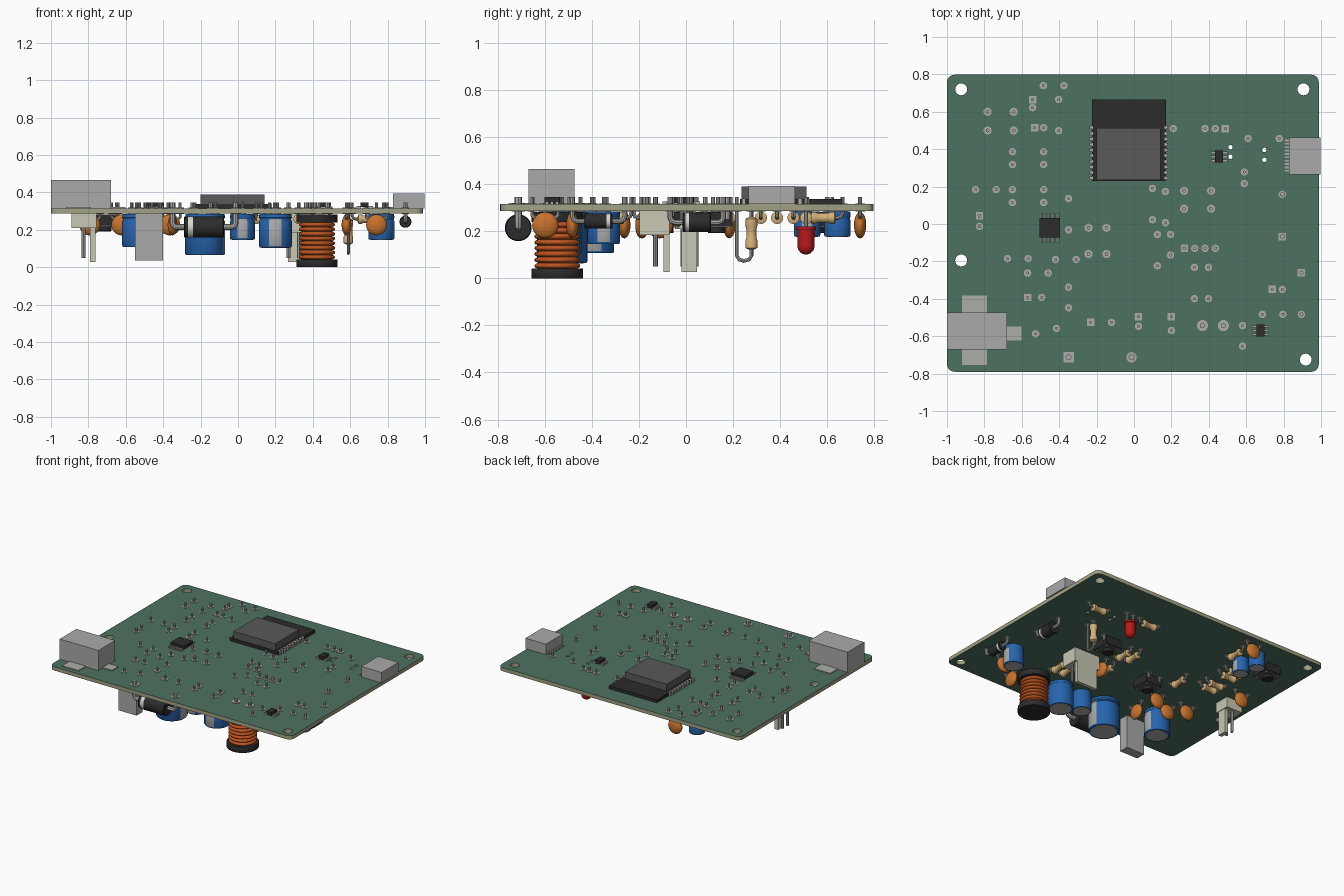
import bpy, bmesh, math
from mathutils import Vector as V

if "Cube" in bpy.data.objects:
    bpy.data.objects.remove(bpy.data.objects["Cube"])

TOP, BOT = 0.315, 0.287
COL = dict(green=(.075, .17, .12), core=(.36, .36, .24), black=(.025, .025, .027), metal=(.42, .42, .4),
           shield=(.1, .1, .1), blue=(.02, .13, .43), orange=(.58, .17, .025), tan=(.68, .45, .2),
           ivory=(.58, .58, .46), copper=(.5, .09, .015), red=(.5, .01, .01), white=(.7, .7, .66), grey=(.4, .4, .4))
MATS = {}
for k, c in COL.items():
    MATS[k] = bpy.data.materials.new(k)
    MATS[k].diffuse_color = (*c, 1)


class Part:
    """Collects primitive pieces into one object."""
    def __init__(self, name):
        self.name, self.bm, self.keys = name, bmesh.new(), []

    def idx(self, key):
        if key not in self.keys:
            self.keys.append(key)
        return self.keys.index(key)

    def face(self, vs, key):
        f = self.bm.faces.new(vs)
        f.material_index = self.idx(key)
        return f

    def box(self, lo, hi, key):
        p = [self.bm.verts.new((x, y, z)) for x in (lo[0], hi[0]) for y in (lo[1], hi[1]) for z in (lo[2], hi[2])]
        for q in ((0, 1, 3, 2), (4, 6, 7, 5), (0, 4, 5, 1), (2, 3, 7, 6), (0, 2, 6, 4), (1, 5, 7, 3)):
            self.face([p[i] for i in q], key)

    def rings(self, rings, key):
        n, faces = len(rings[0]), []
        vs = [[self.bm.verts.new(c) for c in r] for r in rings]
        for a, b in zip(vs, vs[1:]):
            faces += [self.face((a[i], a[(i + 1) % n], b[(i + 1) % n], b[i]), key) for i in range(n)]
        self.face(vs[0], key)
        self.face(vs[-1], key)
        return faces

    def lathe(self, prof, at, key, axis=(0, 0, 1), n=24):
        d = V(axis).normalized()
        u = d.orthogonal().normalized()
        w = d.cross(u)
        ang = [2 * math.pi * i / n for i in range(n)]
        return self.rings([[V(at) + d * h + (u * math.cos(a) + w * math.sin(a)) * r for a in ang] for r, h in prof], key)

    def rod(self, a, b, r, key, n=12):
        d = V(b) - V(a)
        return self.lathe([(r, 0), (r, d.length)], a, key, d, n)

    def wire(self, pts, r, normal, key='metal', n=8):
        pts, nn, out = [V(p) for p in pts], V(normal).normalized(), []
        for i, p in enumerate(pts):
            t = (pts[min(i + 1, len(pts) - 1)] - pts[max(i - 1, 0)]).normalized()
            s = t.cross(nn)
            out.append([p + (nn * math.cos(2 * math.pi * k / n) + s * math.sin(2 * math.pi * k / n)) * r for k in range(n)])
        self.rings(out, key)

    def pad(self, x, y, r=.02, square=False, pin=.008, down=BOT):
        if square:
            self.box((x - r, y - r, BOT - .002), (x + r, y + r, TOP + .003), 'metal')
        else:
            self.rod((x, y, BOT - .002), (x, y, TOP + .003), r, 'metal', 16)
        self.rod((x, y, down), (x, y, .345), pin, 'metal', 8)

    def done(self):
        bmesh.ops.recalc_face_normals(self.bm, faces=self.bm.faces[:])
        me = bpy.data.meshes.new(self.name)
        for f in self.bm.faces:
            f.smooth = True
        self.bm.to_mesh(me)
        self.bm.free()
        for k in self.keys:
            me.materials.append(MATS[k])
        me.set_sharp_from_angle(angle=math.radians(35))
        bpy.context.collection.objects.link(bpy.data.objects.new(self.name, me))


# circuit board with mounting holes
b = Part('circuit_board')
loops = [[(cx + .04 * math.cos(a), cy + .04 * math.sin(a)) for cx, cy, q in
          ((.948, .758, 0), (-.96, .758, 1), (-.96, -.75, 2), (.948, -.75, 3))
          for a in [(q + k / 5) * math.pi / 2 for k in range(6)]]]
for x, y, r in ((-.924, .72, .032), (.906, .72, .032), (-.924, -.195, .032), (.918, -.725, .032),
                (.516, .41, .012), (.516, .36, .012), (.697, .396, .012), (.697, .343, .012)):
    loops.append([(x + r * math.cos(k * math.pi / 10), y + r * math.sin(k * math.pi / 10)) for k in range(20)])
edges = []
for lp in loops:
    vs = [b.bm.verts.new((x, y, BOT)) for x, y in lp]
    edges += [b.bm.edges.new((vs[i - 1], vs[i])) for i in range(len(vs))]
bmesh.ops.triangle_fill(b.bm, use_beauty=True, edges=edges)
ext = bmesh.ops.extrude_face_region(b.bm, geom=b.bm.faces[:], use_keep_orig=True)
bmesh.ops.translate(b.bm, vec=(0, 0, TOP - BOT), verts=[g for g in ext['geom'] if isinstance(g, bmesh.types.BMVert)])
b.bm.normal_update()
for f in b.bm.faces:
    f.material_index = b.idx('green') if abs(f.normal.z) > .5 else b.idx('core') if b.idx('green') + 1 else 0
b.done()

# radio module with shield and edge contacts
p = Part('radio_module')
p.box((-.225, .23, TOP), (.17, .665, .338), 'black')
p.box((-.2, .235, .338), (.143, .513, .39), 'shield')
for i in range(10):
    y = .245 + i * .03
    for x in (-.228, .172):
        p.box((x - .01, y - .008, TOP), (x + .01, y + .008, .34), 'metal')
p.done()

# power jack on the left, data socket on the right, plain box below
p = Part('power_jack')
p.box((-1, -.67, TOP), (-.68, -.473, .465), 'grey')
p.box((-.92, -.755, TOP), (-.785, -.383, TOP + .006), 'metal')
p.box((-.68, -.622, TOP), (-.602, -.548, TOP + .006), 'metal')
p.done()
p = Part('data_socket')
p.box((.83, .265, TOP), (.998, .463, .393), 'grey')
for i in range(10):
    p.box((.805, .28 + i * .018, TOP), (.83, .289 + i * .018, .322), 'metal')
p.done()
p = Part('fuse_box')
p.box((-.55, -.622, .037), (-.4, -.55, BOT), 'grey')
p.pad(-.414, -.558)
p.pad(-.526, -.587)
p.done()


# surface-mounted chips: legs run along one axis
def chip(name, cx, cy, hx, hy, legs, along_x):
    p = Part(name)
    p.box((cx - hx, cy - hy, TOP + .006), (cx + hx, cy + hy, .345), 'black')
    for i in range(legs):
        t = (i + .5) / legs * 2 - 1
        for s in (-1, 1):
            x, y = (cx + t * hx, cy + s * (hy + .012)) if along_x else (cx + s * (hx + .01), cy + t * hy)
            a, c = (.004, .014) if along_x else (.012, .006)
            p.box((x - a, y - c, TOP), (x + a, y + c, .327), 'metal')
    p.done()


chip('motor_driver_chip', -.45, -.02, .055, .053, 8, True)
chip('protection_chip', .455, .36, .022, .032, 3, False)
chip('regulator_chip', .677, -.57, .022, .032, 3, False)

# wound inductor
p = Part('inductor')
c = (.422, -.547, 0)
p.lathe([(.108, 0), (.11, .003), (.11, .038), (.108, .041)], c, 'black', n=32)
p.lathe([(.11, .24), (.11, .282)], c, 'black', n=32)
p.lathe([(.08 + .017 * math.sqrt(abs(math.sin(math.pi * k / 6))), .041 + .199 * k / 48) for k in range(49)], c, 'copper', n=32)
for x in (.366, .478):
    p.pad(x, -.543, .03, pin=.013)
p.done()


# electrolytic capacitors
def can(name, a, bb, r, z):
    a, bb = V(a), V(bb)
    c, d = (a + bb) / 2, (bb - a).normalized()
    p = Part(name)
    fs = p.lathe([(r * .86, z), (r * .95, z), (r, z + .008), (r, .245), (r * .95, .252), (r * .95, .258), (r, .265), (r * .97, .284)],
                 (c.x, c.y, 0), 'blue', n=32)
    for f in fs:
        m = f.calc_center_median()
        o = V((m.x - c.x, m.y - c.y))
        if o.normalized().dot(d) > .92 and z + .008 < m.z < .26:
            f.material_index = p.idx('grey')
    p.rod((c.x, c.y, z - .001), (c.x, c.y, z + .01), r * .84, 'metal', 32)
    p.pad(*a, square=True)
    p.pad(*bb)
    p.done()


for i, q in enumerate((((-.232, -.526), (-.12, -.526), .107, .065), ((.024, -.547 + .052), (.024, -.547), .067, .147),
                       ((.2, -.495), (.2, -.569), .088, .105), ((.74, -.35), (.793, -.35), .07, .147),
                       ((-.569, -.393), (-.494, -.393), .088, .108), ((-.531, .515), (-.483, .515), .056, .177),
                       ((-.542, .665), (-.542, .622), .056, .177))):
    can(f'electrolytic_capacitor_{i + 1}', *q)


# axial parts lying under the board
def axial(name, a, bb, z, r, length, key, lead=.008, band=False, pad=.02):
    A, B = V((*a, z)), V((*bb, z))
    d, c = (B - A).normalized(), (A + B) / 2
    h, e = length / 2, .02
    p = Part(name)
    if key == 'tan':
        prof = [(r * .5, -h), (r, -h * .9), (r, -h * .6), (r * .8, -h * .45), (r * .8, h * .45), (r, h * .6), (r, h * .9), (r * .5, h)]
    else:
        prof = [(r * .93, -h), (r, -h * .95), (r, h * .95), (r * .93, h)]
    p.lathe(prof, c, key, d, 20)
    if band:
        p.lathe([(r * 1.01, -h * .8), (r * 1.01, -h * .55)], c, 'white', d, 20)
    up = V((0, 0, 1))
    p.wire([A + up * (BOT - z), A + up * e, A + up * e * .3 + d * e * .3, A + d * e, B - d * e,
            B + up * e * .3 - d * e * .3, B + up * e, B + up * (BOT - z)], lead, d.cross(up))
    p.pad(*a, pad, band, lead)
    p.pad(*bb, pad, False, lead)
    p.done()


res = [((-.65, y), (-.483, y)) for y in (.387, .318, .184, .115)]
res += [((.21, .51), (.38, .51)), ((.61, .457), (.777, .457))]
res += [((x, y), (x, y - .167)) for x, y in ((-.403, .666), (.099, .19), (.168, .174), (.125, -.056),
                                             (.323, -.232), (.398, -.232), (-.35, .136))]
for i, (a, c) in enumerate(res):
    axial(f'resistor_{i + 1}', a, c, .257, .026, .108, 'tan')
axial('large_diode', (-.35, -.713), (-.013, -.713), .215, .057, .215, 'black', .016, True, .028)
axial('diode_1', (.793, -.067), (.793, .158), .238, .042, .12, 'black', .012, True)
axial('diode_2', (.895, -.26), (.895, -.483), .243, .032, .12, 'black', .011, True)

# upright resistor with looped lead
p = Part('upright_resistor')
x = .59
p.lathe([(.012, .122), (.026, .13), (.026, .16), (.021, .175), (.021, .21), (.026, .225), (.026, .252), (.012, .26)], (x, .278, 0), 'tan')
p.wire([(x, .278, BOT), (x, .278, .095), (x, .268, .08), (x, .246, .074), (x, .226, .08), (x, .216, .095), (x, .216, BOT)], .008, (1, 0, 0))
p.pad(x, .278)
p.pad(x, .216)
p.done()


# ceramic disc capacitors
def disc(name, a, bb):
    A, B = V((*a, .226)), V((*bb, .226))
    d = (B - A).normalized()
    n, c = d.cross(V((0, 0, 1))), (A + B) / 2
    p = Part(name)
    prof = [(.056 * math.sin(t), -.026 * math.cos(t)) for t in [.15 + k * (math.pi - .3) / 12 for k in range(13)]]
    p.lathe(prof, c, 'orange', n)
    for q, s in ((A, 1), (B, -1)):
        p.wire([(q.x, q.y, BOT), (q.x, q.y, .268), q + d * s * .03 + V((0, 0, .012))], .008, n)
        p.pad(q.x, q.y)
    p.done()


discs = [((x, y), (x + .11, y)) for x, y in ((.686, -.483), (-.847, .184), (-.485, .74), (-.419, -.19), (-.676, -.185), (-.569, -.262))]
discs += [((x, y), (x, y - .11)) for x, y in ((.58, -.543), (-.35, -.338), (.195, -.056))]
for i, q in enumerate(discs):
    disc(f'disc_capacitor_{i + 1}', *q)

# push buttons
for i, (x, y, dx, dy) in enumerate(((-.713, .55, .07, .05), (-.195, -.09, .048, .07), (.34, .13, .072, .048))):
    p = Part(f'push_button_{i + 1}')
    p.box((x - .067, y - .067, .222), (x + .067, y + .067, .282), 'black')
    p.box((x - .062, y - .062, .216), (x + .062, y + .062, .222), 'shield')
    p.lathe([(.034, .192), (.037, .195), (.037, .216)], (x, y, 0), 'black')
    for sx in (-1, 1):
        for sy in (-1, 1):
            p.pad(x + sx * dx, y + sy * dy, .022, pin=.01, down=.25)
            p.box((x + sx * .05 - .006, y + sy * .05 - .006, .21), (x + sx * .05 + .006, y + sy * .05 + .006, .216), 'metal')
    p.done()

# indicator lamp
p = Part('indicator_lamp')
p.lathe([(.036 * math.sin(t), .137 - .036 * math.cos(t)) for t in (.15, .4, .7, 1, 1.3, 1.57)] +
        [(.036, .205), (.043, .205), (.043, .22)], (.462, .51, 0), 'red')
for x in (.435, .489):
    p.pad(x, .51, square=x > .45, down=.21)
p.done()

# friction-lock connectors: base, locking wall, pins
p = Part('four_pin_connector')
p.box((.247, -.197, .185), (.459, -.07, BOT), 'ivory')
p.box((.268, -.096, .028), (.438, -.07, .185), 'ivory')
for i in range(4):
    p.pad(.27 + i * .055, -.13, square=i == 0, pin=.01, down=.05)
p.done()
p = Part('two_pin_connector')
p.box((-.89, -.042, .21), (-.757, .074, BOT), 'ivory')
p.box((-.79, -.02, .028), (-.762, .046, .21), 'ivory')
for y in (.043, -.013):
    p.pad(-.826, y, square=y > 0, pin=.01, down=.05)
p.done()

for m in bpy.data.materials:
    if m.users and not m.is_grease_pencil:
        m.use_nodes = True
        m.node_tree.nodes["Principled BSDF"].inputs["Base Color"].default_value = m.diffuse_color
